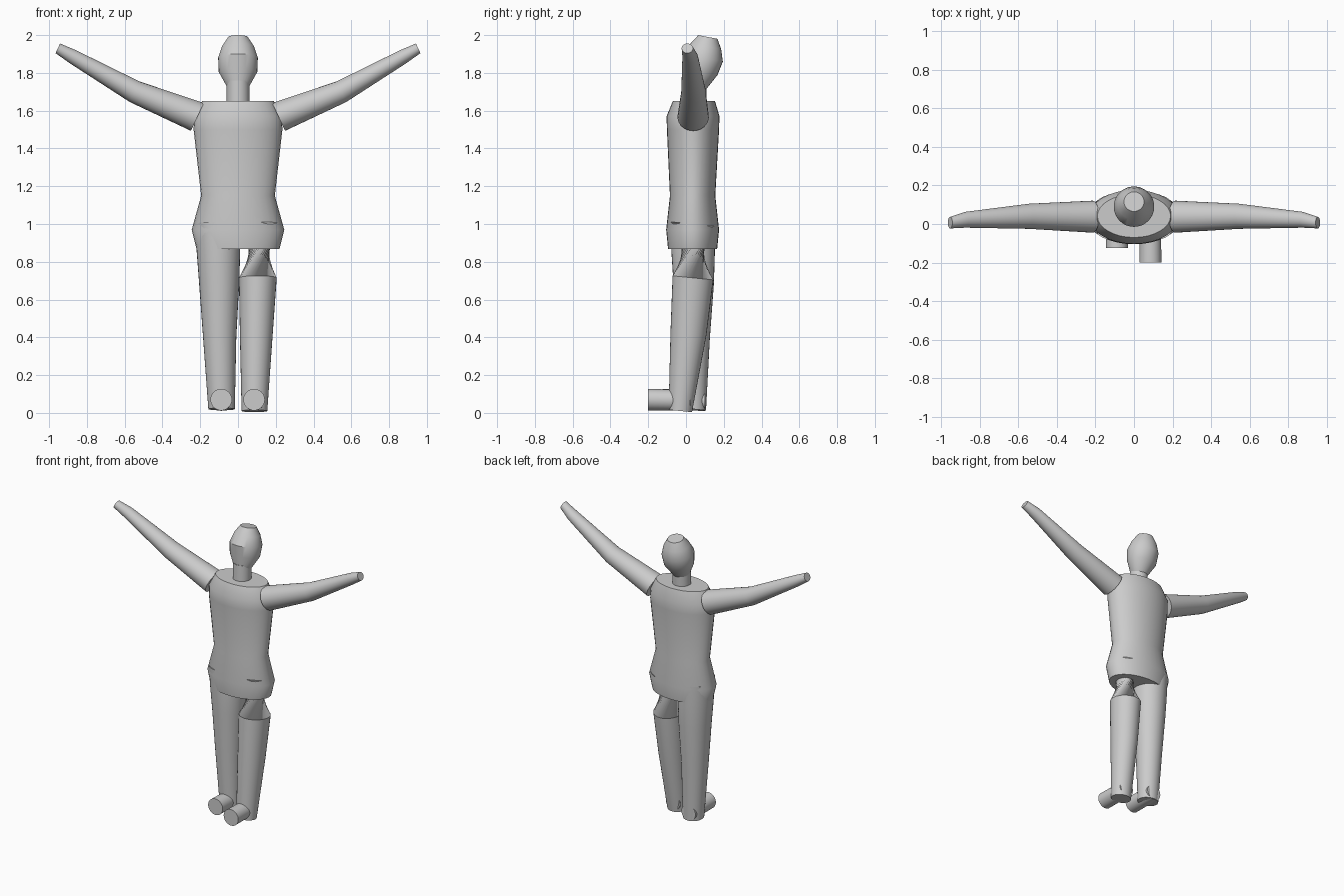
import bpy, bmesh, math
from mathutils import Vector

cube = bpy.data.objects.get("Cube")
if cube:
    bpy.data.objects.remove(cube, do_unlink=True)

grey = bpy.data.materials.new("plain grey")
grey.use_nodes = True
grey.diffuse_color = (0.6, 0.6, 0.6, 1)
grey.node_tree.nodes["Principled BSDF"].inputs["Base Color"].default_value = (0.6, 0.6, 0.6, 1)

SIDES = 32


def loft(name, sections, u=(1, 0, 0), v=(0, 1, 0), mirror=1, twist=0):
    """Skin elliptical sections (x, y, z, radius_u, radius_v); twist turns the first one."""
    u, v = Vector(u), Vector(v)
    bm = bmesh.new()
    rings = []
    for k, (x, y, z, ru, rv) in enumerate(sections):
        ring = []
        for i in range(SIDES):
            a = 2 * math.pi * i / SIDES + (twist if k == 0 else 0)
            p = Vector((x, y, z)) + u * (ru * math.cos(a)) + v * (rv * math.sin(a))
            ring.append(bm.verts.new((p.x * mirror, p.y, p.z)))
        rings.append(ring)
    for lower, upper in zip(rings, rings[1:]):
        for i in range(SIDES):
            j = (i + 1) % SIDES
            bm.faces.new((lower[i], lower[j], upper[j], upper[i]))
    bm.faces.new(rings[0])
    bm.faces.new(rings[-1])
    bmesh.ops.recalc_face_normals(bm, faces=bm.faces)
    mesh = bpy.data.meshes.new(name)
    bm.to_mesh(mesh)
    bm.free()
    mesh.materials.append(grey)
    obj = bpy.data.objects.new(name, mesh)
    bpy.context.collection.objects.link(obj)
    bpy.ops.object.select_all(action='DESELECT')
    obj.select_set(True)
    bpy.context.view_layer.objects.active = obj
    bpy.ops.object.shade_smooth_by_angle(angle=math.radians(32))
    return obj


# Torso
loft("torso", [
    (0, 0.035, 0.868, 0.22, 0.13),
    (0, 0.035, 0.97, 0.245, 0.14),
    (0, 0.035, 1.15, 0.195, 0.12),
    (0, 0.037, 1.5, 0.235, 0.138),
    (0, 0.037, 1.57, 0.232, 0.14),
    (0, 0.042, 1.65, 0.19, 0.112),
])

# Neck and backward-leaning head
loft("neck", [(0, 0.045, 1.62, 0.06, 0.06), (0, 0.05, 1.76, 0.06, 0.06)])
loft("head", [
    (0, 0.05, 1.72, 0.055, 0.055),
    (0, 0.078, 1.805, 0.102, 0.09),
    (0, 0.09, 1.88, 0.105, 0.107),
    (0, 0.105, 1.94, 0.085, 0.083),
    (0, 0.116, 1.99, 0.052, 0.052),
], v=(0, 0.98, -0.19))

# Raised arms
for side, mirror in (("left", 1), ("right", -1)):
    loft(side + "_arm", [
        (0.215, 0.038, 1.567, 0.081, 0.083),
        (0.547, 0.04, 1.70, 0.06, 0.065),
        (0.875, 0.022, 1.886, 0.038, 0.041),
        (0.954, 0.007, 1.93, 0.028, 0.03),
    ], u=(-0.42, 0, 0.91), mirror=mirror)

# Legs: the left one has a twisted thigh and steps forward
lean = (0, 1, -0.1)
loft("left_leg", [
    (0.118, 0.035, 1.0, 0.108, 0.116),
    (0.105, 0.037, 0.715, 0.1, 0.108),
    (0.097, 0.013, 0.42, 0.087, 0.095),
    (0.087, -0.03, 0.01, 0.068, 0.062),
], v=lean, twist=math.radians(115))
loft("right_leg", [
    (-0.118, 0.035, 1.0, 0.108, 0.116),
    (-0.104, 0.037, 0.87, 0.116, 0.116),
    (-0.1, 0.04, 0.7, 0.107, 0.108),
    (-0.097, 0.038, 0.4, 0.088, 0.088),
    (-0.087, 0.04, 0.02, 0.07, 0.066),
], v=lean)

# Cylindrical feet
for name, x, toe in (("left_foot", 0.085, -0.2), ("right_foot", -0.089, -0.125)):
    loft(name, [(x, toe, 0.07, 0.057, 0.057), (x, toe + 0.225, 0.066, 0.055, 0.055)], v=(0, 0, 1))
